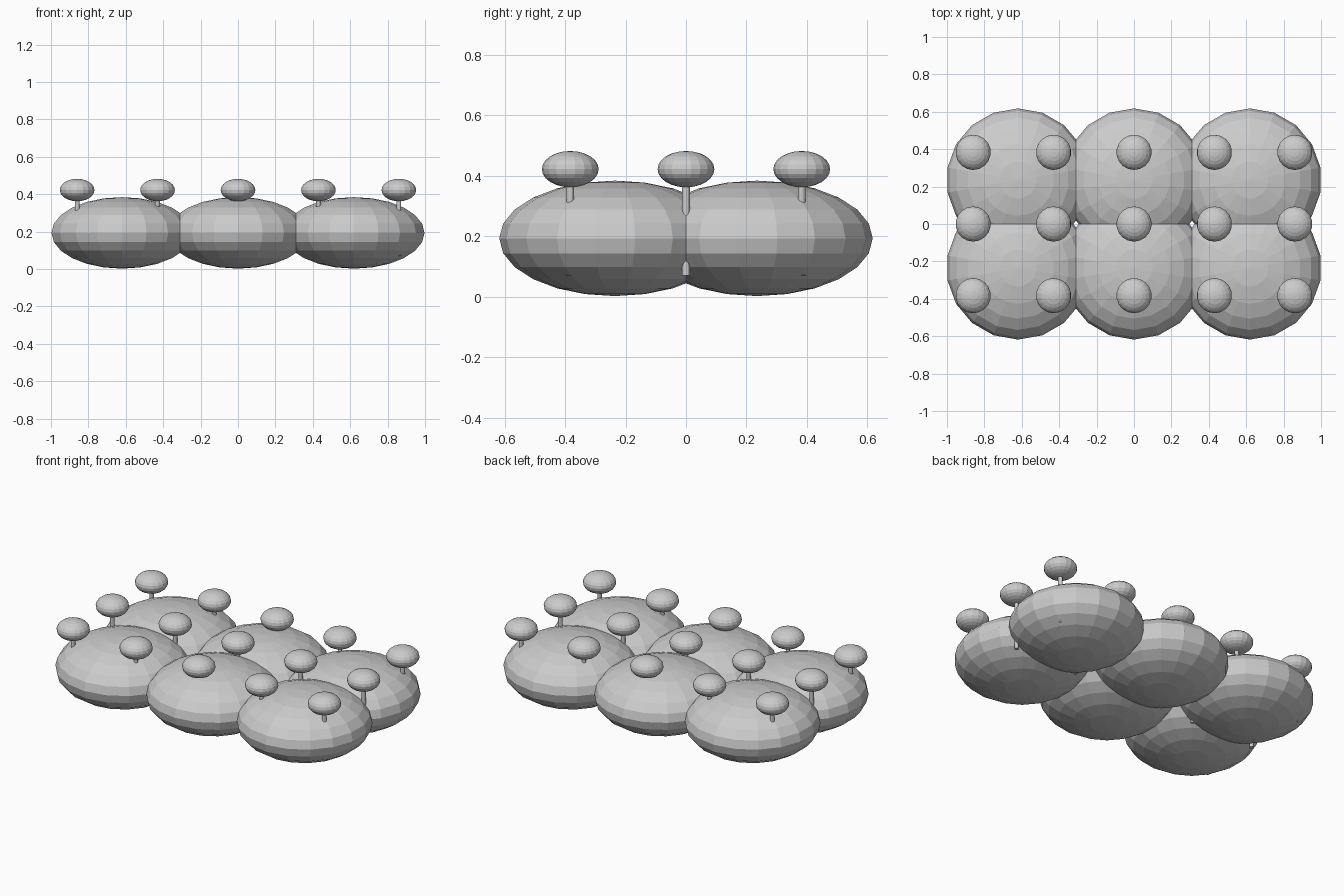
import bpy

cube = bpy.data.objects.get("Cube")
if cube:
    bpy.data.objects.remove(cube, do_unlink=True)

grey = bpy.data.materials.new("light grey")
grey.use_nodes = True
COLOUR = (0.6, 0.6, 0.6, 1)
grey.diffuse_color = COLOUR
grey.node_tree.nodes["Principled BSDF"].inputs["Base Color"].default_value = COLOUR


def finish(name):
    obj = bpy.context.object
    obj.name = name
    obj.data.materials.append(grey)
    return obj


def spheroid(name, centre, radius, half_height):
    bpy.ops.mesh.primitive_uv_sphere_add(segments=18, ring_count=12, location=centre)
    obj = finish(name)
    obj.scale = (radius, radius, half_height)


def stalk(name, x, y, bottom, top):
    bpy.ops.mesh.primitive_cylinder_add(
        vertices=12, radius=0.0125, depth=top - bottom,
        location=(x, y, (bottom + top) / 2))
    finish(name)


# Six flattened lobes forming the body
for x in (-0.62, 0, 0.62):
    for y in (-0.235, 0.235):
        spheroid("body_lobe", (x, y, 0.193), 0.383, 0.191)

# Fifteen stalks with rounded caps
for column in range(-2, 3):
    for row in (-1, 0, 1):
        x, y = column * 0.43, row * 0.383
        stalk("stalk", x, y, 0.07, 0.42)
        spheroid("stalk_cap", (x, y, 0.422), 0.094, 0.06)
